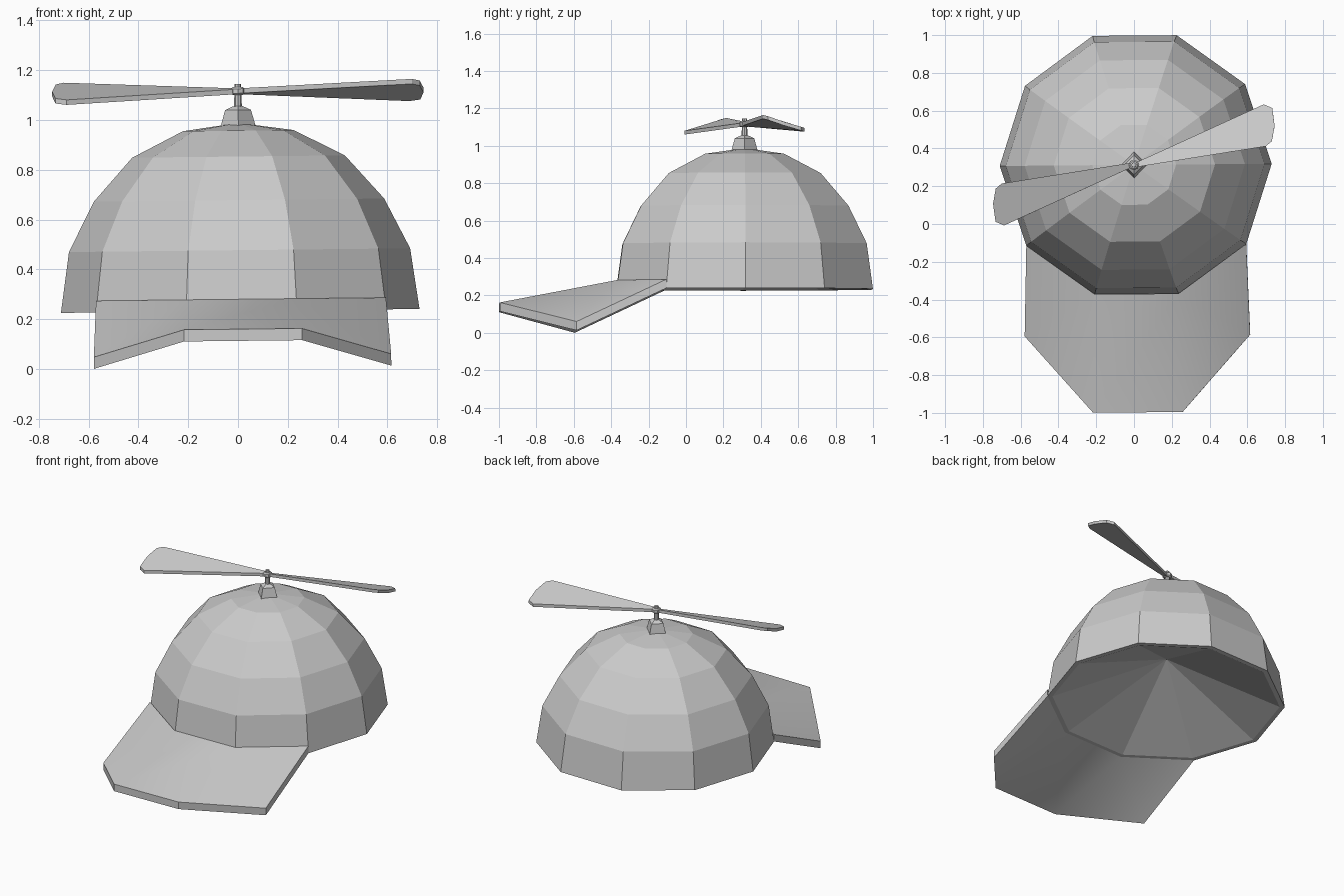
import bpy, bmesh, math
from mathutils import Matrix, Vector

cube = bpy.data.objects.get("Cube")
if cube:
    bpy.data.objects.remove(cube)

grey = bpy.data.materials.new("plain grey")
grey.use_nodes = True
COLOUR = (0.6, 0.6, 0.6, 1)
grey.diffuse_color = COLOUR
grey.node_tree.nodes["Principled BSDF"].inputs["Base Color"].default_value = COLOUR

CROWN_Y = 0.313
# The whole cap leans and turns very slightly
LEAN = (Matrix.Translation((0.014, 0, 0)) @ Matrix.Rotation(0.008, 4, 'Z')
        @ Matrix.Rotation(-0.011, 4, 'Y'))


def finish(bm, name, smooth=None):
    bmesh.ops.remove_doubles(bm, verts=bm.verts, dist=1e-5)
    bmesh.ops.recalc_face_normals(bm, faces=bm.faces)
    bm.transform(LEAN)
    mesh = bpy.data.meshes.new(name)
    bm.to_mesh(mesh)
    bm.free()
    mesh.materials.append(grey)
    obj = bpy.data.objects.new(name, mesh)
    bpy.context.collection.objects.link(obj)
    if smooth:
        bpy.ops.object.select_all(action='DESELECT')
        obj.select_set(True)
        bpy.context.view_layer.objects.active = obj
        bpy.ops.object.shade_smooth_by_angle(angle=math.radians(smooth))
    return obj


def lathe(name, profile, sides):
    """Turn a (radius, height) profile that starts and ends on the crown axis."""
    bm = bmesh.new()
    verts = [bm.verts.new((r, CROWN_Y, z)) for r, z in profile]
    edges = [bm.edges.new(pair) for pair in zip(verts, verts[1:])]
    bmesh.ops.spin(bm, geom=verts + edges, cent=(0, CROWN_Y, 0), axis=(0, 0, 1),
                   angle=math.tau, steps=sides, use_merge=False)
    return finish(bm, name)


def slab(bm, polygons, thickness):
    """Thicken a sheet of polygons straight downwards."""
    for polygon in polygons:
        bm.faces.new([bm.verts.new(p) for p in polygon])
    bmesh.ops.remove_doubles(bm, verts=bm.verts, dist=1e-5)
    new = bmesh.ops.extrude_face_region(bm, geom=bm.faces[:], use_keep_orig=True)["geom"]
    moved = [v for v in new if isinstance(v, bmesh.types.BMVert)]
    bmesh.ops.translate(bm, verts=moved, vec=(0, 0, -thickness))


# Ten-sided crown with a thin rim and a hollow cone inside
lathe("crown", [(0, 0.53), (0.69, 0.233), (0.72, 0.233), (0.685, 0.477), (0.583, 0.678),
                (0.427, 0.853), (0.222, 0.957), (0, 0.988)], 10)

# Brim: a middle panel and a drooping panel on either side
inner, outer = Vector((0.222, -0.37, 0.28)), Vector((0.582, -0.11, 0.28))
tip, corner = Vector((0.237, -0.997, 0.16)), Vector((0.597, -0.59, 0.054))


def flip(p):
    return Vector((-p.x, p.y, p.z))


bm = bmesh.new()
side = [inner, outer, corner, tip]
slab(bm, [side, [flip(p) for p in side], [inner, tip, flip(tip), flip(inner)]], 0.047)
finish(bm, "brim", 35)

# Square mount, spindle and hub
lathe("propeller_mount", [(0, 0.96), (0.07, 0.975), (0.052, 1.04), (0.02, 1.055), (0, 1.055)], 4)
lathe("spindle", [(0, 1.04), (0.016, 1.04), (0.013, 1.145), (0, 1.145)], 8)
lathe("propeller_hub", [(0, 1.1), (0.02, 1.1), (0.028, 1.107), (0.028, 1.125),
                        (0.02, 1.132), (0, 1.132)], 8)

# Two twisted blades, one the half-turn of the other
outline = [(0.01, -0.012, 1.127), (0.7, 0.093, 1.157), (0.732, 0.12, 1.15),
           (0.747, 0.2, 1.122), (0.735, 0.295, 1.094), (0.69, 0.315, 1.088),
           (0.01, 0.012, 1.123)]
for name, turn in (("left_blade", 0), ("right_blade", math.pi)):
    bm = bmesh.new()
    slab(bm, [outline], 0.02)
    bm.transform(Matrix.Translation((0, CROWN_Y, 0)) @ Matrix.Rotation(turn, 4, 'Z'))
    finish(bm, name)
